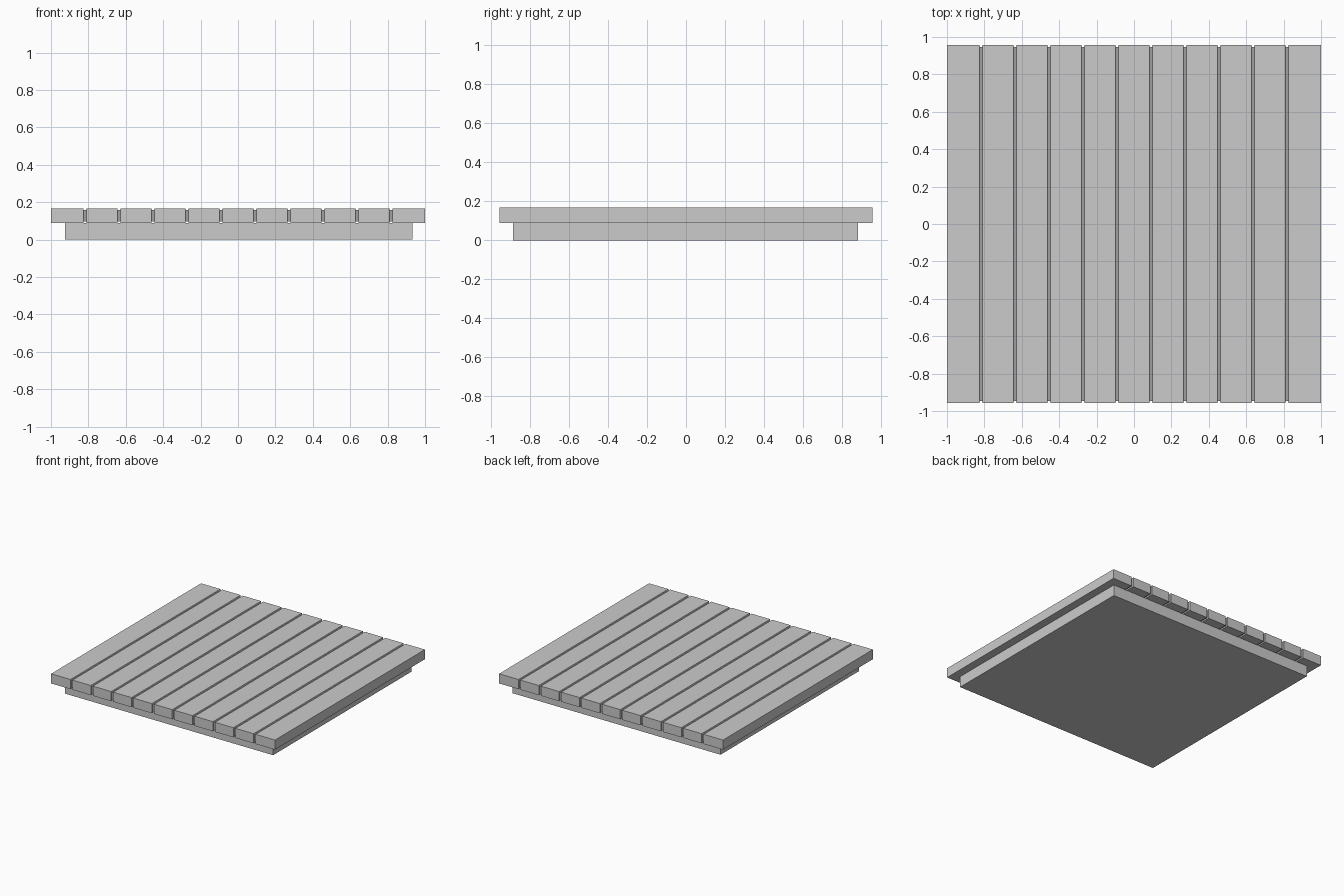
import bpy, bmesh

if "Cube" in bpy.data.objects:
    bpy.data.objects.remove(bpy.data.objects["Cube"])

PLANKS = 11
HALF_X, HALF_Y = 1.0, 0.956
Z_BASE, Z_TOP = 0.089, 0.167
GROOVE_HALF, GROOVE_DEPTH = 0.009, 0.009


def loft(name, stations):
    """Closed solid through rectangular rings: (x, y0, y1, z0, z1)."""
    bm = bmesh.new()
    rings = [[bm.verts.new(p) for p in ((x, y0, z0), (x, y1, z0), (x, y1, z1), (x, y0, z1))]
             for x, y0, y1, z0, z1 in stations]
    for a, b in zip(rings, rings[1:]):
        for i in range(4):
            j = (i + 1) % 4
            bm.faces.new((a[i], a[j], b[j], b[i]))
    bm.faces.new(rings[0])
    bm.faces.new(rings[-1])
    bmesh.ops.recalc_face_normals(bm, faces=bm.faces)
    mesh = bpy.data.meshes.new(name)
    bm.to_mesh(mesh)
    bm.free()
    obj = bpy.data.objects.new(name, mesh)
    bpy.context.collection.objects.link(obj)
    return obj


# Recessed base slab under the deck
loft("base_slab", [(x, -0.886, 0.882, 0.0, Z_BASE) for x in (-0.926, 0.934)])

# Planked deck: full-size rings with a shallow groove around each plank joint
d = GROOVE_DEPTH
full = (-HALF_Y, HALF_Y, Z_BASE, Z_TOP)
inner = (-HALF_Y + d, HALF_Y - d, Z_BASE + d, Z_TOP - d)
stations = [(-HALF_X, *full)]
for i in range(1, PLANKS):
    x = -HALF_X + 2 * HALF_X * i / PLANKS
    left, right = x - GROOVE_HALF, x + GROOVE_HALF
    stations += [(left, *full), (left + 0.003, *inner), (right - 0.003, *inner), (right, *full)]
stations.append((HALF_X, *full))
loft("plank_deck", stations)
